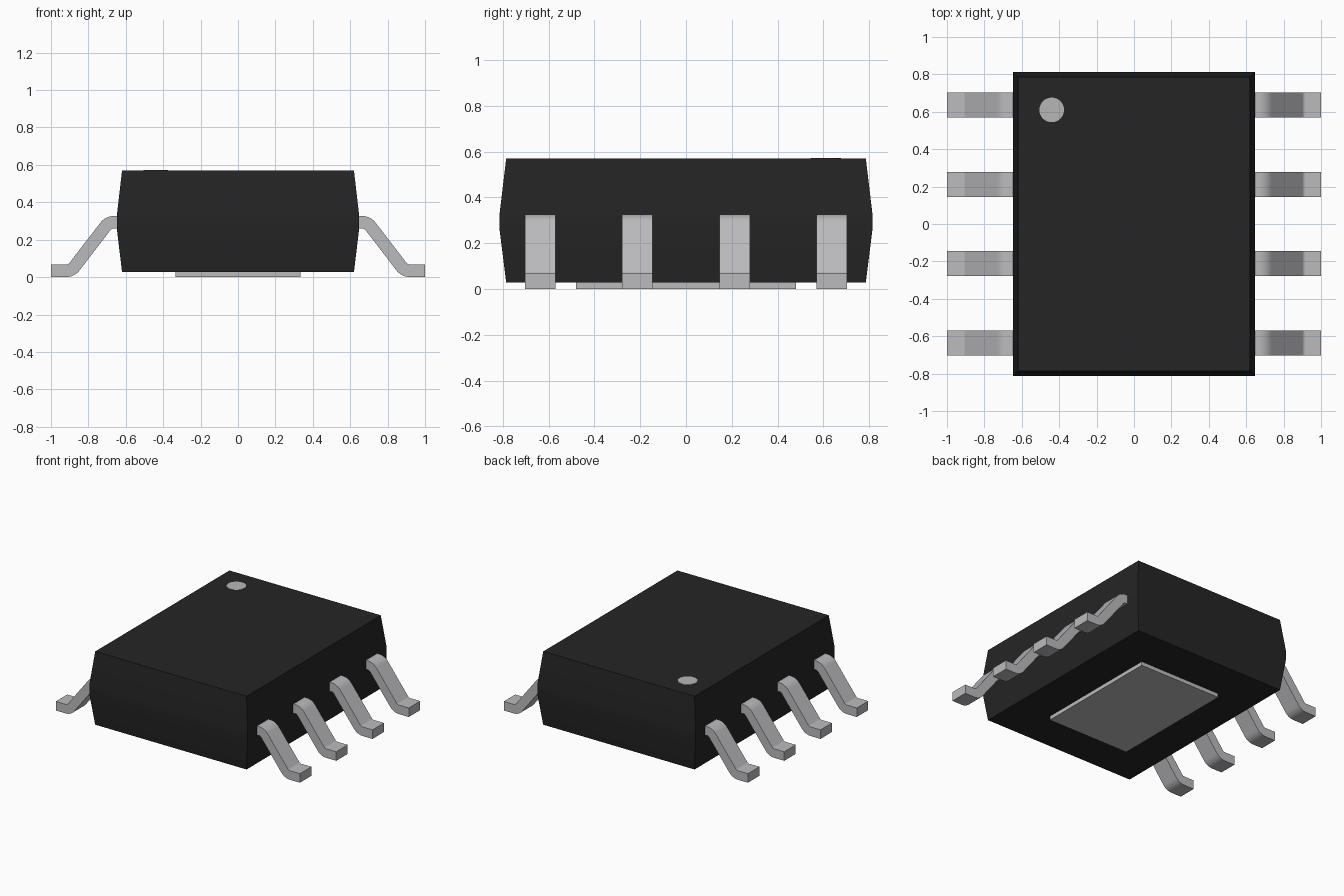
import bpy, bmesh, math
from mathutils import Vector

if "Cube" in bpy.data.objects:
    bpy.data.objects.remove(bpy.data.objects["Cube"])


def material(name, rgb):
    m = bpy.data.materials.new(name)
    m.diffuse_color = (*rgb, 1)
    m.use_nodes = True
    m.node_tree.nodes["Principled BSDF"].inputs["Base Color"].default_value = m.diffuse_color
    return m


BLACK = material("black_resin", (0.018, 0.018, 0.018))
METAL = material("tinned_metal", (0.50, 0.50, 0.52))
MARK = material("grey_mark", (0.47, 0.47, 0.47))


def finish(bm, name, mat):
    bmesh.ops.recalc_face_normals(bm, faces=bm.faces[:])
    mesh = bpy.data.meshes.new(name)
    bm.to_mesh(mesh)
    bm.free()
    mesh.materials.append(mat)
    ob = bpy.data.objects.new(name, mesh)
    bpy.context.collection.objects.link(ob)
    bpy.ops.object.select_all(action='DESELECT')
    ob.select_set(True)
    bpy.context.view_layer.objects.active = ob
    bpy.ops.object.shade_smooth_by_angle(angle=math.radians(30))
    return ob


def stack(name, levels, mat):
    """Loft rectangles given as (half x, half y, z)."""
    bm = bmesh.new()
    rings = [[bm.verts.new((sx * hx, sy * hy, z))
              for sx, sy in ((-1, -1), (1, -1), (1, 1), (-1, 1))]
             for hx, hy, z in levels]
    for a, b in zip(rings, rings[1:]):
        for i in range(4):
            j = (i + 1) % 4
            bm.faces.new((a[i], a[j], b[j], b[i]))
    bm.faces.new(rings[0])
    bm.faces.new(rings[-1])
    return finish(bm, name, mat)


def lead_section(points, radius, thick, steps=6):
    """Outline of a bent strip in (x, z), with rounded bends."""
    pts = [Vector(p) for p in points]
    upper, lower = [], []

    def add(p, angle):
        n = Vector((-math.sin(angle), math.cos(angle))) * thick / 2
        upper.append(p + n)
        lower.append(p - n)

    def heading(a, b):
        return math.atan2(b.y - a.y, b.x - a.x)

    add(pts[0], heading(pts[0], pts[1]))
    for a, b, c in zip(pts, pts[1:], pts[2:]):
        h0, h1 = heading(a, b), heading(b, c)
        turn = 1 if h1 > h0 else -1
        start = b - (b - a).normalized() * radius * math.tan(abs(h1 - h0) / 2)
        centre = start + Vector((-math.sin(h0), math.cos(h0))) * radius * turn
        for k in range(steps + 1):
            h = h0 + (h1 - h0) * k / steps
            add(centre - Vector((-math.sin(h), math.cos(h))) * radius * turn, h)
    add(pts[-1], heading(pts[-2], pts[-1]))
    return upper, lower


def lead(name, side, y, width):
    bm = bmesh.new()
    upper, lower = lead_section(
        [(0.60, 0.293), (0.692, 0.293), (0.891, 0.034), (1.0, 0.034)], 0.055, 0.067)
    rows = [[bm.verts.new((side * p.x, y + dy, p.y)) for p, dy in
             ((u, -width / 2), (u, width / 2), (l, width / 2), (l, -width / 2))]
            for u, l in zip(upper, lower)]
    for a, b in zip(rows, rows[1:]):
        for i in range(4):
            j = (i + 1) % 4
            bm.faces.new((a[i], a[j], b[j], b[i]))
    bm.faces.new(rows[0])
    bm.faces.new(rows[-1])
    return finish(bm, name, METAL)


# Moulded body with drafted sides and a straight waist band
stack("body", [(0.62, 0.785, 0.028), (0.648, 0.814, 0.26),
               (0.648, 0.814, 0.327), (0.62, 0.785, 0.57)], BLACK)

# Thermal pad on the underside
stack("thermal_pad", [(0.335, 0.48, 0.0), (0.335, 0.48, 0.04)], METAL)

# Round orientation mark on the top
bm = bmesh.new()
bmesh.ops.create_cone(bm, cap_ends=True, segments=32, radius1=0.066, radius2=0.066, depth=0.006)
bmesh.ops.translate(bm, verts=bm.verts[:], vec=(-0.44, 0.61, 0.569))
finish(bm, "orientation_mark", MARK)

# Four bent leads along each long side
for side, label in ((-1, "left"), (1, "right")):
    for i in range(4):
        lead(f"{label}_lead_{i + 1}", side, (i - 1.5) * 0.4245, 0.134)
